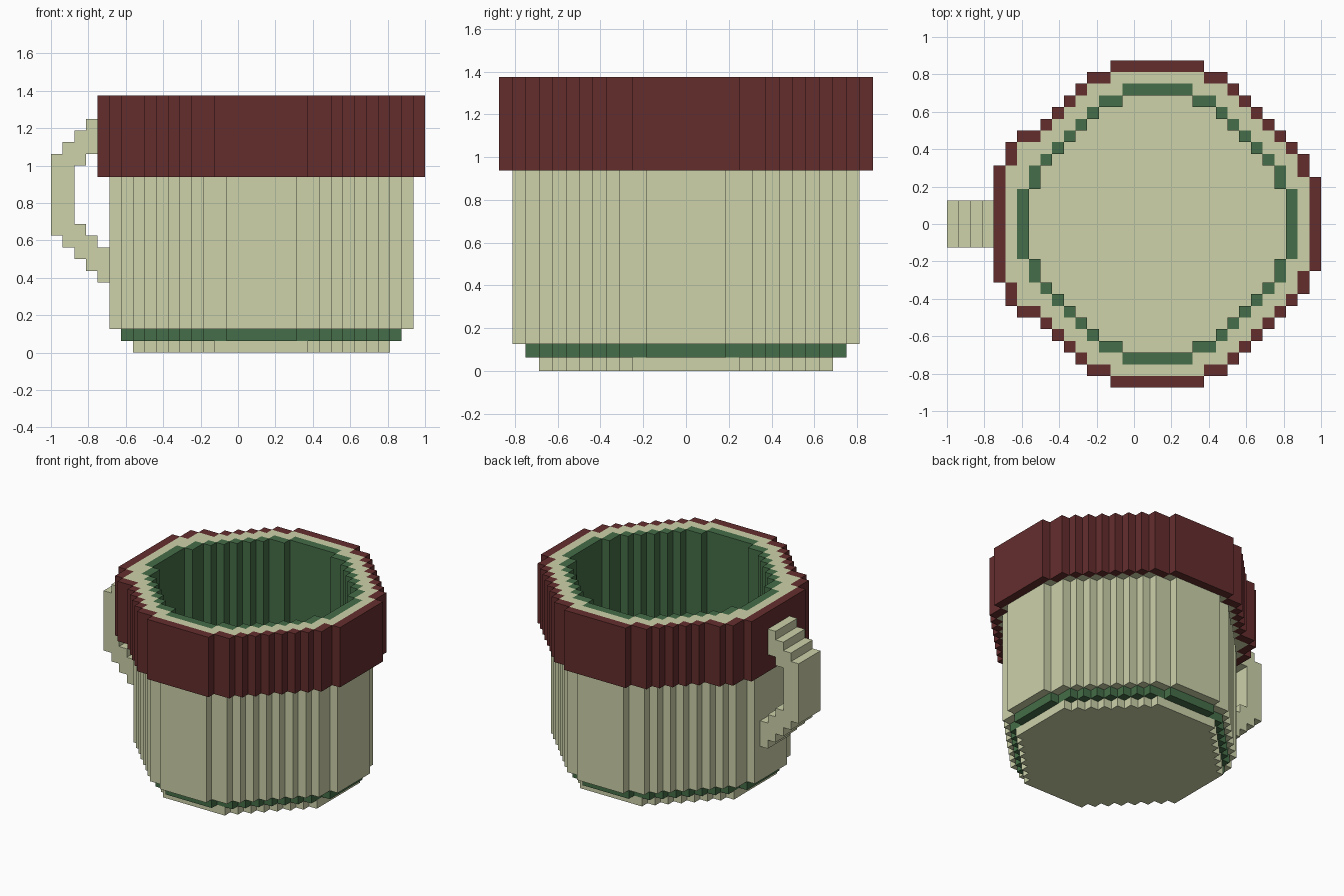
import bpy, bmesh

if "Cube" in bpy.data.objects:
    bpy.data.objects.remove(bpy.data.objects["Cube"])

U = 1 / 16  # size of one block


def material(name, rgb):
    mat = bpy.data.materials.new(name)
    mat.use_nodes = True
    mat.diffuse_color = (*rgb, 1)
    bsdf = mat.node_tree.nodes["Principled BSDF"]
    bsdf.inputs["Base Color"].default_value = (*rgb, 1)
    bsdf.inputs["Roughness"].default_value = 0.8
    return mat


CREAM = material("cream", (0.61, 0.645, 0.40))
RED = material("dark red", (0.13, 0.027, 0.027))
GREEN = material("green", (0.06, 0.155, 0.065))


def rows_to_cells(spans):
    """Block cells from (left, right) spans per row, mirrored front to back."""
    cells = set()
    for j, (a, b) in enumerate(spans):
        for i in range(a, b):
            cells |= {(i, j), (i, -j - 1)}
    return cells


def round_cells(halves):
    """Symmetric stepped disc centred on the cup axis (x = 2 blocks)."""
    return rows_to_cells([(2 - h, 2 + h) for h in halves])


def erode(cells):
    """Shrink a cell shape by one block on every side."""
    return {(i, j) for i, j in cells
            if {(i + 1, j), (i - 1, j), (i, j + 1), (i, j - 1)} <= cells}


def prism(name, cells, lo, hi, mat, along_y=False):
    """Extrude a set of cells from lo to hi, along z or along y."""
    bm = bmesh.new()
    verts = {}

    def v(a, b, h):
        key = (a, h, b) if along_y else (a, b, h)
        if key not in verts:
            verts[key] = bm.verts.new([c * U for c in key])
        return verts[key]

    for i, j in sorted(cells):
        corners = [(i, j), (i + 1, j), (i + 1, j + 1), (i, j + 1)]
        bm.faces.new([v(*c, hi) for c in corners])
        bm.faces.new([v(*c, lo) for c in reversed(corners)])
        for k, (di, dj) in enumerate([(0, -1), (1, 0), (0, 1), (-1, 0)]):
            if (i + di, j + dj) not in cells:
                p, q = corners[k], corners[(k + 1) % 4]
                bm.faces.new([v(*p, lo), v(*q, lo), v(*q, hi), v(*p, hi)])
    if along_y:
        bmesh.ops.reverse_faces(bm, faces=bm.faces[:])
    # merge the coplanar side panels into single faces
    bm.normal_update()
    axis = 1 if along_y else 2
    walls = [e for e in bm.edges
             if abs(e.verts[0].co[axis] - e.verts[1].co[axis]) > U / 2
             and len(e.link_faces) == 2
             and e.link_faces[0].normal.dot(e.link_faces[1].normal) > 0.99]
    bmesh.ops.dissolve_edges(bm, edges=walls, use_verts=False)
    mesh = bpy.data.meshes.new(name)
    bm.to_mesh(mesh)
    bm.free()
    mesh.materials.append(mat)
    obj = bpy.data.objects.new(name, mesh)
    bpy.context.collection.objects.link(obj)


# Stepped outlines, one entry per row outward from the middle
band_left = [-12] * 5 + [-11, -11, -10, -8, -7, -6, -5, -4, -2]
band_right = [16] * 4 + [15, 15, 14, 13, 12, 11, 10, 9, 8, 6]
band = rows_to_cells(list(zip(band_left, band_right)))
body = round_cells([13, 13, 13, 12, 12, 11, 10, 9, 8, 7, 6, 5, 3])
lining = erode(body)
cavity = erode(lining)
base = round_cells([11] * 4 + [10, 9, 8, 7, 6, 5, 4])

# Cup shells
prism("cup_base", base, 0, 1, CREAM)
prism("inner_lining", lining - cavity, 1, 22, GREEN)
prism("cup_wall", body - lining, 2, 15, CREAM)
prism("rim_wall", erode(band) - lining, 15, 22, CREAM)
prism("rim_band", band - erode(band), 15, 22, RED)

# Handle: (column, bottom, top) spans in side profile
handle_spans = [(-13, 17, 20), (-14, 16, 19), (-15, 9, 18), (-16, 10, 17),
                (-14, 8, 11), (-13, 7, 10), (-12, 6, 9)]
handle = {(x, z) for x, lo, hi in handle_spans for z in range(lo, hi)}
prism("handle", handle, -2, 2, CREAM, along_y=True)
